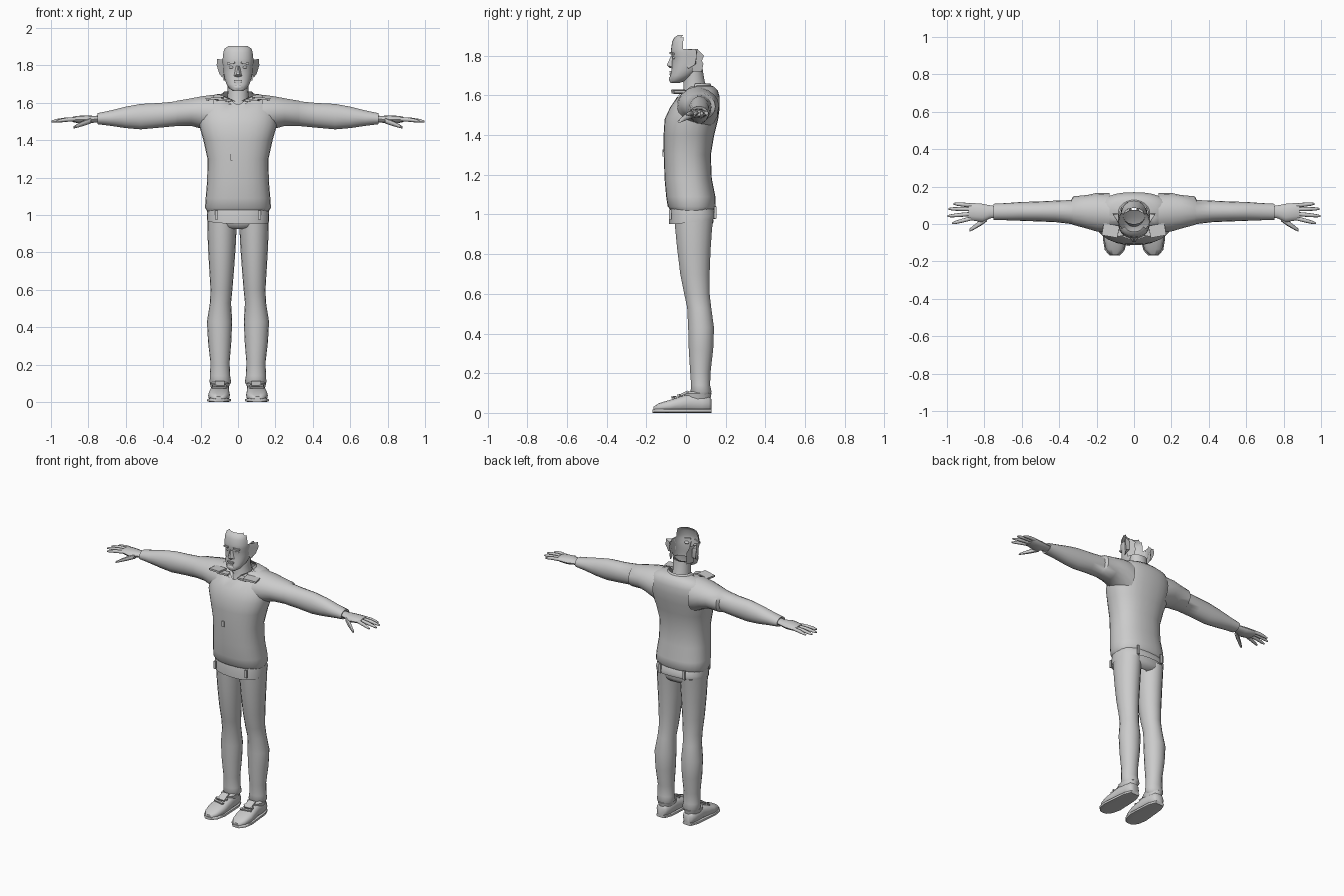
import bpy, bmesh, math
from mathutils import Vector, Matrix

grey = bpy.data.materials.new("plain_grey")
grey.diffuse_color = (0.6, 0.6, 0.6, 1)


def finish(name, bm, mirror=False, angle=50):
    bmesh.ops.recalc_face_normals(bm, faces=bm.faces)
    me = bpy.data.meshes.new(name)
    bm.to_mesh(me)
    bm.free()
    me.materials.append(grey)
    ob = bpy.data.objects.new(name, me)
    bpy.context.collection.objects.link(ob)
    if mirror:
        ob.modifiers.new("mirror", 'MIRROR').use_mirror_merge = False
    bpy.ops.object.select_all(action='DESELECT')
    ob.select_set(True)
    bpy.context.view_layer.objects.active = ob
    bpy.ops.object.shade_smooth_by_angle(angle=math.radians(angle))
    return ob


def loft_bm(axis, rings, n=18, power=1.0, caps=(False, False)):
    """Rings are (position, a0, a1, b0, b1): ranges on the two other axes in xyz order."""
    bm = bmesh.new()
    loops = []
    for p, a0, a1, b0, b1 in rings:
        loop = []
        for i in range(n):
            t = 2 * math.pi * i / n
            c, s = math.cos(t), math.sin(t)
            c = math.copysign(abs(c) ** power, c)
            s = math.copysign(abs(s) ** power, s)
            co = [(a0 + a1) / 2 + c * (a1 - a0) / 2, (b0 + b1) / 2 + s * (b1 - b0) / 2]
            co.insert("xyz".index(axis), p)
            loop.append(bm.verts.new(co))
        loops.append(loop)
    for l0, l1 in zip(loops, loops[1:]):
        for i in range(n):
            bm.faces.new((l0[i], l0[(i + 1) % n], l1[(i + 1) % n], l1[i]))
    for use, loop in zip(caps, (loops[0], loops[-1])):
        if use:
            bm.faces.new(loop)
    return bm


def loft(name, axis, rings, mirror=False, **kw):
    return finish(name, loft_bm(axis, rings, **kw), mirror)


def solid(name, pts, faces, mirror=False):
    bm = bmesh.new()
    v = [bm.verts.new(p) for p in pts]
    for f in faces:
        bm.faces.new([v[i] for i in f])
    return finish(name, bm, mirror, 30)


def box(name, centre, size, rot=(0, 0, 0), mirror=False):
    bm = bmesh.new()
    bmesh.ops.create_cube(bm, size=1)
    for v in bm.verts:
        v.co = Vector(v.co) * Vector(size)
        for k, r in zip("XYZ", rot):
            v.co = Matrix.Rotation(math.radians(r), 3, k) @ v.co
        v.co += Vector(centre)
    return finish(name, bm, mirror, 30)


def ball(name, centre, size, mirror=False):
    bm = bmesh.new()
    bmesh.ops.create_uvsphere(bm, u_segments=12, v_segments=8, radius=1)
    for v in bm.verts:
        v.co = v.co * Vector(size) + Vector(centre)
    return finish(name, bm, mirror)


# sweater body, open at hem and neck, dipping to a V at the front
bm = loft_bm('z', [
    (1.02, -.165, .165, -.075, .135), (1.04, -.176, .176, -.092, .15),
    (1.09, -.173, .173, -.10, .148), (1.18, -.165, .165, -.108, .13),
    (1.30, -.163, .163, -.112, .125), (1.40, -.185, .185, -.113, .142),
    (1.48, -.208, .208, -.108, .162), (1.54, -.21, .21, -.08, .17),
    (1.59, -.2, .2, -.045, .17), (1.625, -.17, .17, -.02, .16),
    (1.645, -.12, .12, 0, .14), (1.65, -.075, .075, -.015, .125)], n=28, power=.85)
for v in bm.verts:
    if v.co.z > 1.6 and v.co.y < .04:
        v.co.z -= .05 * (1 - min(1, abs(v.co.x) / .1))
finish("sweater_body", bm)

# sleeves with the shoulder seam step
loft("sleeve", 'x', [
    (.13, -.05, .165, 1.42, 1.645), (.20, -.04, .166, 1.462, 1.635),
    (.25, -.025, .155, 1.475, 1.625), (.325, -.005, .148, 1.474, 1.612),
    (.335, 0, .128, 1.474, 1.608), (.42, .01, .125, 1.466, 1.60),
    (.52, .014, .12, 1.457, 1.595), (.60, .017, .118, 1.464, 1.58),
    (.68, .02, .112, 1.476, 1.56), (.75, .022, .108, 1.485, 1.545),
    (.745, .035, .095, 1.495, 1.535)], mirror=True)

# hands: palm, four fingers and thumb
loft("palm", 'x', [
    (.735, .035, .095, 1.496, 1.532), (.77, .03, .1, 1.494, 1.53),
    (.81, .01, .108, 1.486, 1.533), (.86, .018, .112, 1.492, 1.53),
    (.885, .022, .11, 1.497, 1.525)], mirror=True, n=12, caps=(True, True))
for i, (y, dy, tip) in enumerate([(.03, -.026, .972), (.054, -.012, .998),
                                  (.079, .002, .992), (.1, .008, .965)]):
    rings = []
    for t, r in ((0, .011), (.45, .011), (.8, .009), (1, .005)):
        x, yc, zc = .87 + t * (tip - .87), y + dy * t, 1.512 - .012 * t * t
        rings.append((x, yc - r, yc + r, zc - r, zc + r))
    loft(f"finger_{i + 1}", 'x', rings, mirror=True, n=8, caps=(False, True))
loft("thumb", 'x', [
    (.785, .015, .045, 1.49, 1.52), (.82, -.01, .022, 1.478, 1.508),
    (.855, -.03, -.005, 1.468, 1.49), (.88, -.042, -.026, 1.462, 1.474)],
    mirror=True, n=8, caps=(True, True))

# trousers: hips, loose waist band and legs
loft("trouser_hips", 'z', [
    (.925, -.03, .03, -.03, .10), (.935, -.12, .12, -.05, .125),
    (.96, -.163, .163, -.06, .138), (1.03, -.163, .163, -.065, .135)], n=24, power=.85)
bm = loft_bm('z', [(.965, -.166, .166, -.085, .152), (1.0, -.167, .167, -.085, .155),
                   (1.03, -.163, .163, -.08, .14)], n=24, power=.8)
for v in bm.verts:
    v.co.z += .12 * (v.co.y - .02) - .03 * v.co.x if v.co.z < .98 else 0
finish("waist_band", bm)
box("belt_loop", (.115, -.08, 1.0), (.014, .012, .05), mirror=True)
box("back_belt_loop", (.09, .148, 1.01), (.014, .012, .06), mirror=True)
loft("trouser_leg", 'z', [
    (.98, .006, .164, -.06, .138), (.92, .008, .164, -.055, .132),
    (.82, .013, .16, -.045, .125), (.70, .022, .153, -.03, .12),
    (.60, .03, .147, -.01, .12), (.53, .037, .15, .005, .128),
    (.43, .031, .166, .01, .142), (.32, .036, .16, .013, .138),
    (.21, .045, .147, .02, .125), (.14, .042, .15, .025, .122),
    (.105, .036, .152, .022, .13), (.085, .05, .14, .035, .118)], mirror=True)

# shoes: sole, upper, tongue, ankle collar and laces
loft("shoe_sole", 'y', [
    (-.168, .075, .13, 0, .018), (-.14, .05, .156, 0, .022), (-.08, .036, .166, 0, .02),
    (0, .04, .158, 0, .02), (.08, .045, .15, 0, .02), (.128, .065, .13, 0, .02)],
    mirror=True, n=14, power=.5, caps=(True, True))
loft("shoe_upper", 'y', [
    (-.165, .08, .125, .005, .03), (-.135, .055, .15, .005, .05),
    (-.08, .043, .16, .005, .066), (-.03, .044, .154, .005, .082),
    (.02, .046, .148, .005, .098), (.08, .05, .145, .005, .09),
    (.115, .058, .137, .008, .085), (.128, .07, .125, .012, .07)],
    mirror=True, n=14, power=.75, caps=(True, True))
loft("ankle_collar", 'z', [
    (.07, .05, .143, -.01, .125), (.098, .044, .15, -.012, .13),
    (.108, .055, .14, .01, .12)], mirror=True, n=14)
box("shoe_tongue", (.098, -.015, .095), (.05, .06, .012), (25, 0, 0), mirror=True)
for i in range(2):
    box(f"lace_{i + 1}", (.1, -.06 + .03 * i, .078 + .01 * i), (.075, .012, .01),
        (15, 0, 12 - 24 * i), mirror=True)

# neck
loft("neck", 'z', [
    (1.57, -.07, .07, -.03, .125), (1.62, -.058, .058, -.012, .112),
    (1.67, -.055, .055, -.015, .095), (1.73, -.06, .06, 0, .085)])

# head shell, open at the back and top behind the raised forehead
bm = loft_bm('z', [
    (1.662, -.025, .025, -.078, -.035), (1.675, -.045, .045, -.084, 0),
    (1.70, -.062, .062, -.08, .04), (1.73, -.072, .072, -.073, .075),
    (1.76, -.078, .078, -.071, .085), (1.79, -.08, .08, -.07, .088),
    (1.815, -.084, .084, -.077, .088), (1.835, -.084, .084, -.075, .088),
    (1.87, -.08, .08, -.07, .08), (1.893, -.072, .072, -.058, .07),
    (1.905, -.055, .055, -.04, .06)], n=28, power=.9, caps=(True, False))
gone = [f for f in bm.faces
        if (f.calc_center_median().z > 1.735 and f.calc_center_median().y > .055)
        or (f.calc_center_median().z > 1.835 and f.calc_center_median().y > -.018)]
bmesh.ops.delete(bm, geom=gone, context='FACES')
finish("head", bm)

# face details
solid("nose", [(-.01, -.068, 1.80), (.01, -.068, 1.80), (-.024, -.066, 1.742),
               (.024, -.066, 1.742), (0, -.078, 1.795), (-.008, -.097, 1.752),
               (.008, -.097, 1.752), (0, -.082, 1.738)],
      [(0, 4, 5, 2), (4, 1, 3, 6), (4, 6, 5), (2, 5, 7), (5, 6, 7), (6, 3, 7)])
box("brow", (.037, -.07, 1.812), (.042, .014, .01), (0, 8, 18), mirror=True)
ball("eye", (.034, -.057, 1.79), (.015, .012, .009), mirror=True)
box("upper_lip", (0, -.077, 1.719), (.044, .012, .008))
box("lower_lip", (0, -.077, 1.706), (.036, .014, .008))
ball("chin", (0, -.072, 1.682), (.028, .014, .017))

# ears, flaring out toward the back
solid("ear", [(.074, .0, 1.755), (.08, -.002, 1.80), (.082, .005, 1.83), (.1, .045, 1.755),
              (.114, .055, 1.80), (.112, .05, 1.835), (.085, .012, 1.735), (.078, .05, 1.76),
              (.084, .055, 1.82)],
      [(0, 1, 4, 3), (1, 2, 5, 4), (0, 3, 6), (3, 4, 8, 7), (4, 5, 8), (3, 7, 6), (5, 2, 8)],
      mirror=True)
solid("hairline_strip", [(.08, .03, 1.835), (.07, .065, 1.825), (.065, .09, 1.80),
                         (.06, .08, 1.775), (.062, .088, 1.76), (.06, .08, 1.72),
                         (.078, .03, 1.72)], [(0, 1, 2, 3, 4, 5, 6)], mirror=True)

# shirt collar: loose flaps in front, neckline points and a standing band behind
box("collar_flap", (.125, -.035, 1.622), (.085, .065, .012), (0, 4, 10), mirror=True)
box("collar_tip", (.075, -.045, 1.615), (.07, .04, .012), (0, -3, -12), mirror=True)
bm = loft_bm('z', [(1.63, -.1, .1, -.02, .14), (1.66, -.075, .075, 0, .122)], n=24)
bmesh.ops.delete(bm, geom=[f for f in bm.faces if f.calc_center_median().y < .05],
                 context='FACES')
finish("collar_band", bm)
solid("neckline_point", [(.0, -.062, 1.565), (.055, -.035, 1.605), (.04, -.025, 1.615),
                         (0, -.05, 1.585)], [(0, 1, 2, 3)], mirror=True)

# small tag on the chest
box("chest_tag", (-.03, -.114, 1.31), (.018, .008, .036))
